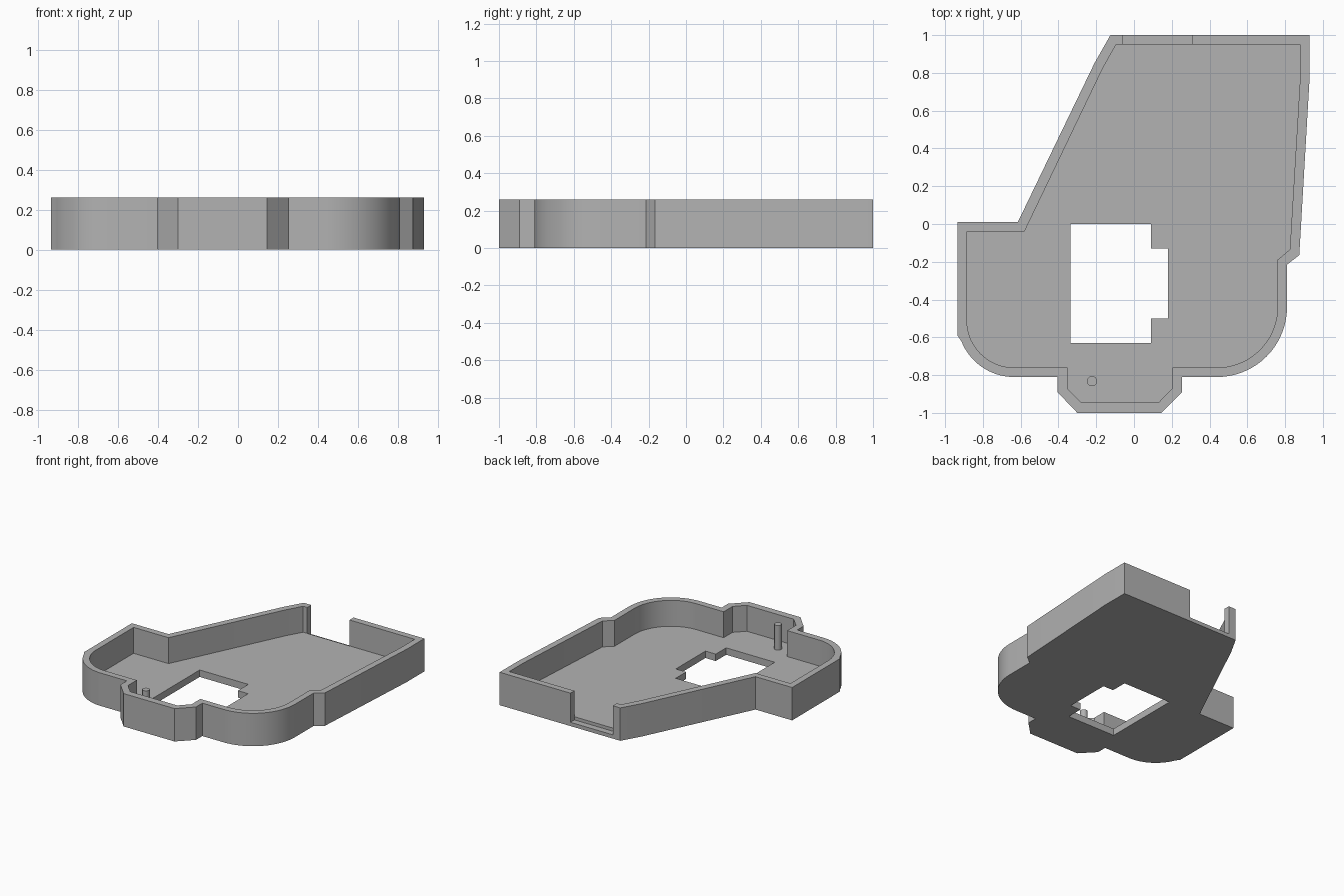
import bpy, bmesh, math

cube = bpy.data.objects.get("Cube")
if cube:
    bpy.data.objects.remove(cube, do_unlink=True)

HEIGHT, FLOOR, SILL = 0.26, 0.055, 0.03

grey = bpy.data.materials.new("plain_grey")
grey.use_nodes = True
colour = (0.45, 0.45, 0.45, 1)
grey.diffuse_color = colour
grey.node_tree.nodes["Principled BSDF"].inputs["Base Color"].default_value = colour


def arc(cx, cy, r, start, end, steps=18):
    angles = [math.radians(start + (end - start) * i / steps) for i in range(steps + 1)]
    return [(cx + r * math.cos(a), cy + r * math.sin(a)) for a in angles]


def prism(name, outline, z0, z1):
    """Extrude a closed outline between two heights."""
    bm = bmesh.new()
    face = bm.faces.new([bm.verts.new((x, y, z0)) for x, y in outline])
    top = bmesh.ops.extrude_face_region(bm, geom=[face])["geom"]
    verts = [v for v in top if isinstance(v, bmesh.types.BMVert)]
    bmesh.ops.translate(bm, verts=verts, vec=(0, 0, z1 - z0))
    bmesh.ops.recalc_face_normals(bm, faces=bm.faces)
    mesh = bpy.data.meshes.new(name)
    bm.to_mesh(mesh)
    bm.free()
    mesh.materials.append(grey)
    obj = bpy.data.objects.new(name, mesh)
    bpy.context.collection.objects.link(obj)
    return obj


def cut(target, cutter):
    """Subtract a cutter, then discard it."""
    bpy.context.view_layer.objects.active = target
    mod = target.modifiers.new("cut", 'BOOLEAN')
    mod.operation, mod.solver, mod.object = 'DIFFERENCE', 'EXACT', cutter
    bpy.ops.object.modifier_apply(modifier=mod.name)
    bpy.data.objects.remove(cutter, do_unlink=True)


def smooth(obj):
    bpy.ops.object.select_all(action='DESELECT')
    obj.select_set(True)
    bpy.context.view_layer.objects.active = obj
    bpy.ops.object.shade_smooth_by_angle(angle=math.radians(25))


# Outer wall, anticlockwise from the back left corner
outer = [(-0.125, 1), (-0.21, 0.85), (-0.615, 0.01), (-0.935, 0.01), (-0.935, -0.59)]
outer += arc(-0.635, -0.51, 0.30, 202, 270)
outer += [(-0.405, -0.81), (-0.405, -0.89), (-0.30, -1),
          (0.145, -1), (0.255, -0.89), (0.255, -0.81)]
outer += arc(0.44, -0.44, 0.37, 270, 360)
outer += [(0.81, -0.215), (0.875, -0.165), (0.93, 0.78), (0.93, 1)]

# Inner wall, same order
inner = [(-0.095, 0.95), (-0.165, 0.825), (-0.58, -0.04), (-0.885, -0.04)]
inner += arc(-0.635, -0.51, 0.25, 180, 270)
inner += [(-0.353, -0.76), (-0.353, -0.87), (-0.28, -0.945),
          (0.13, -0.945), (0.203, -0.87), (0.203, -0.76)]
inner += arc(0.44, -0.44, 0.32, 270, 360)
inner += [(0.76, -0.19), (0.825, -0.135), (0.88, 0.78), (0.88, 0.95)]

# Stepped opening through the floor
opening = [(-0.335, 0), (-0.335, -0.63), (0.09, -0.63), (0.09, -0.5),
           (0.18, -0.5), (0.18, -0.13), (0.09, -0.13), (0.09, 0)]

# Notch through the back wall
notch = [(-0.06, 0.95), (0.31, 0.95), (0.31, 1.1), (-0.06, 1.1)]

tray = prism("tray", outer, 0, HEIGHT)
cut(tray, prism("cavity_cutter", inner, FLOOR, 0.5))
cut(tray, prism("opening_cutter", opening, -0.1, 0.4))
cut(tray, prism("notch_cutter", notch, SILL, 0.5))
smooth(tray)

# Locating pin on the floor
pin = prism("locating_pin", arc(-0.222, -0.832, 0.027, 0, 345, 23), FLOOR - 0.01, 0.25)
smooth(pin)
